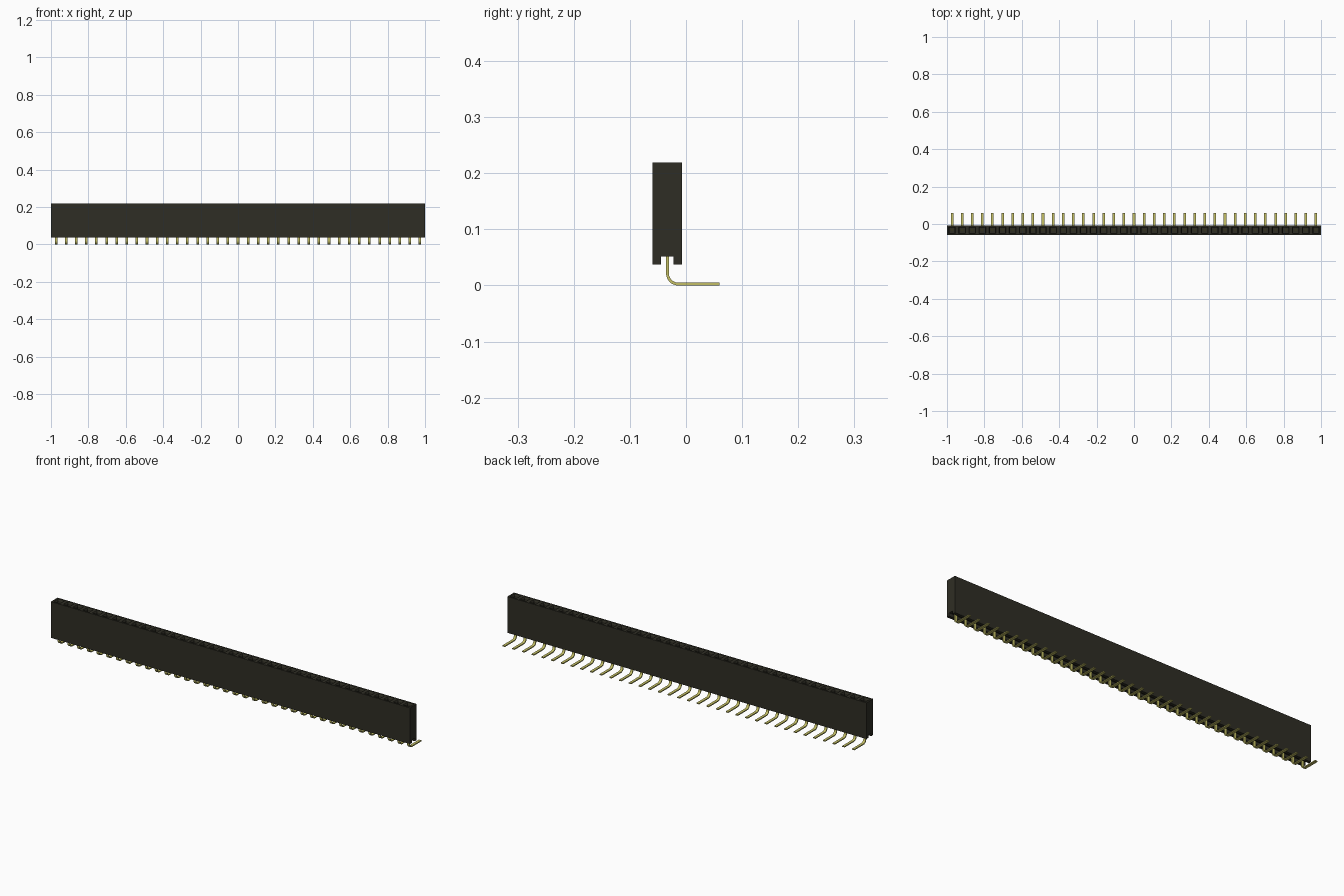
import bpy, bmesh, math
from mathutils import Vector

cube = bpy.data.objects.get("Cube")
if cube:
    bpy.data.objects.remove(cube, do_unlink=True)

COUNT = 37
PITCH = 2 / COUNT
Y_PIN = -0.033
PIN_WIDTH, PIN_THICK = 0.0135, 0.005


def material(name, rgb):
    mat = bpy.data.materials.new(name)
    mat.use_nodes = True
    mat.diffuse_color = (*rgb, 1)
    mat.node_tree.nodes["Principled BSDF"].inputs["Base Color"].default_value = (*rgb, 1)
    return mat


black = material("black plastic", (0.028, 0.027, 0.018))
gold = material("gold metal", (0.55, 0.52, 0.13))


def finish(bm, name, mat):
    bmesh.ops.recalc_face_normals(bm, faces=bm.faces)
    mesh = bpy.data.meshes.new(name)
    bm.to_mesh(mesh)
    bm.free()
    mesh.materials.append(mat)
    obj = bpy.data.objects.new(name, mesh)
    bpy.context.collection.objects.link(obj)
    return obj


# Housing: grooved cross-section extruded one socket at a time
bm = bmesh.new()
back, front, low, high, groove = -0.007, -0.06, 0.037, 0.219, 0.052
section = [(front, low), (-0.045, low), (-0.045, groove), (-0.022, groove),
           (-0.022, low), (back, low), (back, high), (front, high)]
face = bm.faces.new([bm.verts.new((-1, y, z)) for y, z in section])
end_cap = face.copy()
for i in range(COUNT):
    new = bmesh.ops.extrude_face_region(bm, geom=[face])["geom"]
    bm.faces.remove(face)
    bmesh.ops.translate(bm, vec=(PITCH, 0, 0),
                        verts=[g for g in new if isinstance(g, bmesh.types.BMVert)])
    face = next(g for g in new if isinstance(g, bmesh.types.BMFace))
bmesh.ops.remove_doubles(bm, verts=bm.verts, dist=0.0001)
bmesh.ops.recalc_face_normals(bm, faces=bm.faces)

# Sockets: bevelled mouth, then a straight square shaft
tops = [f for f in bm.faces if f.normal.z > 0.9 and f.calc_center_median().z > high - 0.001]
bmesh.ops.inset_individual(bm, faces=tops, thickness=0.012)
bmesh.ops.inset_individual(bm, faces=tops, thickness=0.006, depth=-0.008)
bmesh.ops.inset_individual(bm, faces=tops, thickness=0.0002, depth=-0.12)
finish(bm, "housing", black)

# Pin path: down out of the housing, round the bend, then back along the board
radius = 0.019
z_foot = PIN_THICK / 2
path = [Vector((0.16, 0))]
path[0] = Vector((Y_PIN, 0.16))
for step in range(9):
    a = math.pi + step / 8 * math.pi / 2
    path.append(Vector((Y_PIN + radius + radius * math.cos(a),
                        z_foot + radius + radius * math.sin(a))))
path.append(Vector((0.06, z_foot)))


def make_pin(x, name):
    bm = bmesh.new()
    rings = []
    for i, p in enumerate(path):
        along = (path[min(i + 1, len(path) - 1)] - path[max(i - 1, 0)]).normalized()
        if i <= 1:
            along = Vector((0, -1))
        elif i >= len(path) - 2:
            along = Vector((1, 0))
        side = Vector((-along.y, along.x)) * PIN_THICK / 2
        corners = [(-1, 1), (1, 1), (1, -1), (-1, -1)]
        rings.append([bm.verts.new((x + sx * PIN_WIDTH / 2, p.x + s * side.x, p.y + s * side.y))
                      for sx, s in corners])
    for a, b in zip(rings, rings[1:]):
        for k in range(4):
            n = (k + 1) % 4
            bm.faces.new((a[k], a[n], b[n], b[k]))
    bm.faces.new(rings[0])
    bm.faces.new(rings[-1])
    obj = finish(bm, name, gold)
    bpy.context.view_layer.objects.active = obj
    obj.select_set(True)
    bpy.ops.object.shade_smooth_by_angle(angle=math.radians(30))
    obj.select_set(False)


for obj in bpy.context.selected_objects:
    obj.select_set(False)
for i in range(COUNT):
    make_pin(-1 + (i + 0.5) * PITCH, f"pin_{i + 1}")
